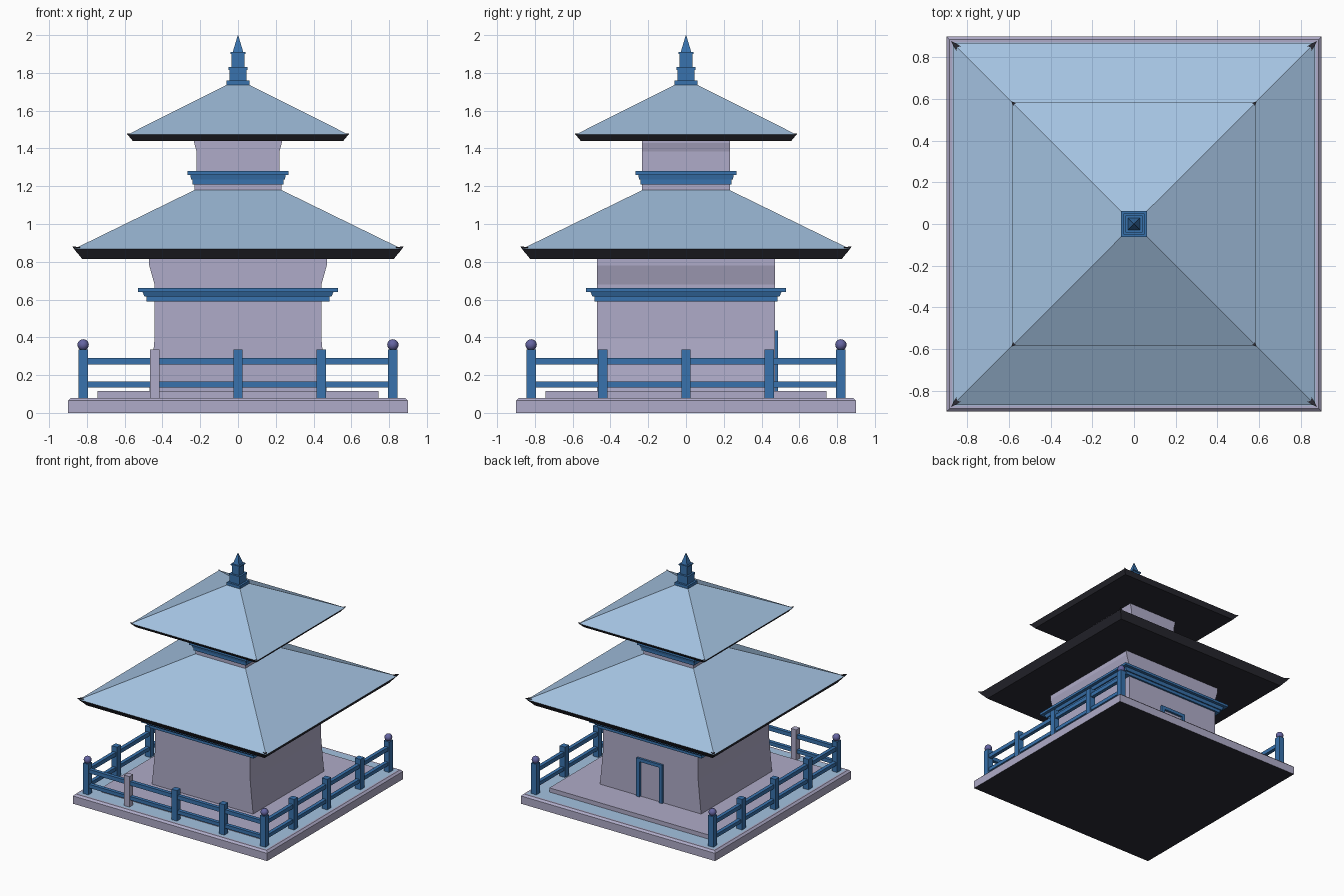
import bpy, bmesh
from mathutils import Vector

if "Cube" in bpy.data.objects:
    bpy.data.objects.remove(bpy.data.objects["Cube"])


def material(name, rgb):
    m = bpy.data.materials.new(name)
    m.diffuse_color = (*rgb, 1)
    m.use_nodes = True
    m.node_tree.nodes["Principled BSDF"].inputs["Base Color"].default_value = m.diffuse_color
    return m


PLASTER = material("plaster", (0.43, 0.41, 0.58))
BLUE = material("blue_wood", (0.04, 0.17, 0.42))
TILE = material("roof_tile", (0.37, 0.54, 0.75))
DARK = material("dark_eaves", (0.025, 0.025, 0.035))
BALL = material("ball_violet", (0.13, 0.13, 0.36))


def finish(name, bm, mats):
    bmesh.ops.recalc_face_normals(bm, faces=bm.faces)
    me = bpy.data.meshes.new(name)
    bm.to_mesh(me)
    bm.free()
    for m in mats:
        me.materials.append(m)
    ob = bpy.data.objects.new(name, me)
    bpy.context.collection.objects.link(ob)
    return ob


def loft(name, rings, mats, idx=None):
    """Stack of square rings (half width, z); idx = material per band, then bottom and top caps."""
    bm = bmesh.new()
    loops = [[bm.verts.new((sx * h, sy * h, z)) for sx, sy in ((-1, -1), (1, -1), (1, 1), (-1, 1))]
             for h, z in rings]
    idx = idx or [0] * (len(rings) + 1)
    for a, b, m in zip(loops, loops[1:], idx):
        for i in range(4):
            j = (i + 1) % 4
            bm.faces.new((a[i], a[j], b[j], b[i])).material_index = m
    bm.faces.new(loops[0][::-1]).material_index = idx[-2]
    bm.faces.new(loops[-1]).material_index = idx[-1]
    return finish(name, bm, mats)


def box(name, lo, hi, mat):
    bm = bmesh.new()
    lo, hi = Vector(lo), Vector(hi)
    bmesh.ops.create_cube(bm, size=1)
    for v in bm.verts:
        v.co = (lo + hi) / 2 + v.co * (hi - lo)
    return finish(name, bm, [mat])


def body(name, profile, depth):
    """Right-hand wall profile (x, z) mirrored in x and extruded along y."""
    pts = profile + [(-x, z) for x, z in reversed(profile)]
    bm = bmesh.new()
    face = bm.faces.new([bm.verts.new((x, -depth, z)) for x, z in pts])
    ext = bmesh.ops.extrude_face_region(bm, geom=[face])
    bmesh.ops.translate(bm, vec=(0, 2 * depth, 0),
                        verts=[g for g in ext["geom"] if isinstance(g, bmesh.types.BMVert)])
    if not any(f.normal.y < -0.5 for f in bm.faces) and not face.is_valid:
        bm.faces.new([v for v in bm.verts if v.co.y < 0])
    return finish(name, bm, [PLASTER])


def roof(name, z0, z1, z2, low, edge, top, horn):
    """Dark flared eaves, tiled slopes, and a small upturned horn on each corner."""
    loft(name, [(low, z0), (edge, z1), (top, z2)], [DARK, TILE], [0, 1, 0, 1])
    bm = bmesh.new()
    for sx in (-1, 1):
        for sy in (-1, 1):
            c = edge - horn
            pts = [(edge + 0.25 * horn, edge + 0.25 * horn, z1 + 0.35 * horn),
                   (c, edge - 0.4 * horn, z1 + 0.2 * horn),
                   (edge - 0.4 * horn, c, z1 + 0.2 * horn),
                   (edge - 0.3 * horn, edge - 0.3 * horn, z1 - 0.4 * horn)]
            v = [bm.verts.new((sx * x, sy * y, z)) for x, y, z in pts]
            for t in ((0, 1, 2), (0, 1, 3), (1, 2, 3), (0, 2, 3)):
                bm.faces.new([v[i] for i in t])
    finish(name + "_corner_horns", bm, [DARK])


# Platform and floor plate
loft("platform", [(0.9, 0), (0.9, 0.065), (0.885, 0.08), (0.87, 0.08)],
     [PLASTER, TILE, DARK], [0, 0, 0, 2, 1])
loft("floor_plate", [(0.745, 0.08), (0.745, 0.115)], [PLASTER])

# Lower and upper storeys
body("lower_walls", [(0.47, 0.11), (0.455, 0.25), (0.442, 0.39), (0.442, 0.68),
                     (0.47, 0.78), (0.47, 0.82)], 0.47)
loft("lower_trim", [(0.485, 0.59), (0.485, 0.615), (0.495, 0.615), (0.505, 0.64),
                    (0.53, 0.64), (0.53, 0.66)], [BLUE])
roof("lower_roof", 0.815, 0.868, 1.18, 0.825, 0.868, 0.23, 0.04)
body("upper_walls", [(0.23, 1.17), (0.23, 1.21), (0.22, 1.28), (0.22, 1.385),
                     (0.232, 1.43), (0.232, 1.445)], 0.232)
loft("upper_trim", [(0.242, 1.21), (0.242, 1.235), (0.248, 1.235), (0.253, 1.26),
                    (0.268, 1.26), (0.268, 1.28)], [BLUE])
roof("upper_roof", 1.44, 1.473, 1.737, 0.557, 0.585, 0.06, 0.02)

# Stepped spire
loft("spire", [(0.062, 1.735), (0.062, 1.76), (0.045, 1.76), (0.045, 1.815), (0.05, 1.815),
               (0.05, 1.83), (0.034, 1.83), (0.034, 1.9), (0.04, 1.9), (0.04, 1.91),
               (0.028, 1.91), (0.001, 2.0)], [BLUE])

# Door frame on the back wall
for s in (-1, 1):
    box("door_jamb", (s * 0.105 - 0.015, 0.46, 0.115), (s * 0.105 + 0.015, 0.488, 0.41), BLUE)
box("door_lintel", (-0.12, 0.46, 0.41), (0.12, 0.488, 0.437), BLUE)

# Railing: open at the back, one pale post at the front
P, W = 0.82, 0.025


def post(x, y, mat=BLUE):
    box("railing_post", (x - W, y - W, 0.08), (x + W, y + W, 0.335), mat)


for t in (-0.44, 0, 0.44):
    post(t, -P, PLASTER if t < 0 else BLUE)
    post(-P, t)
    post(P, t)
for z0, z1 in ((0.135, 0.165), (0.257, 0.29)):
    box("front_rail", (-P, -P - 0.015, z0), (P, -P + 0.015, z1), BLUE)
    for s in (-1, 1):
        box("side_rail", (s * P - 0.015, -P, z0), (s * P + 0.015, P, z1), BLUE)
for sx in (-1, 1):
    for sy in (-1, 1):
        post(sx * P, sy * P)
        bm = bmesh.new()
        bmesh.ops.create_uvsphere(bm, u_segments=16, v_segments=10, radius=0.03)
        bmesh.ops.translate(bm, vec=(sx * P, sy * P, 0.36), verts=bm.verts)
        for f in bm.faces:
            f.smooth = True
        finish("post_ball", bm, [BALL])
